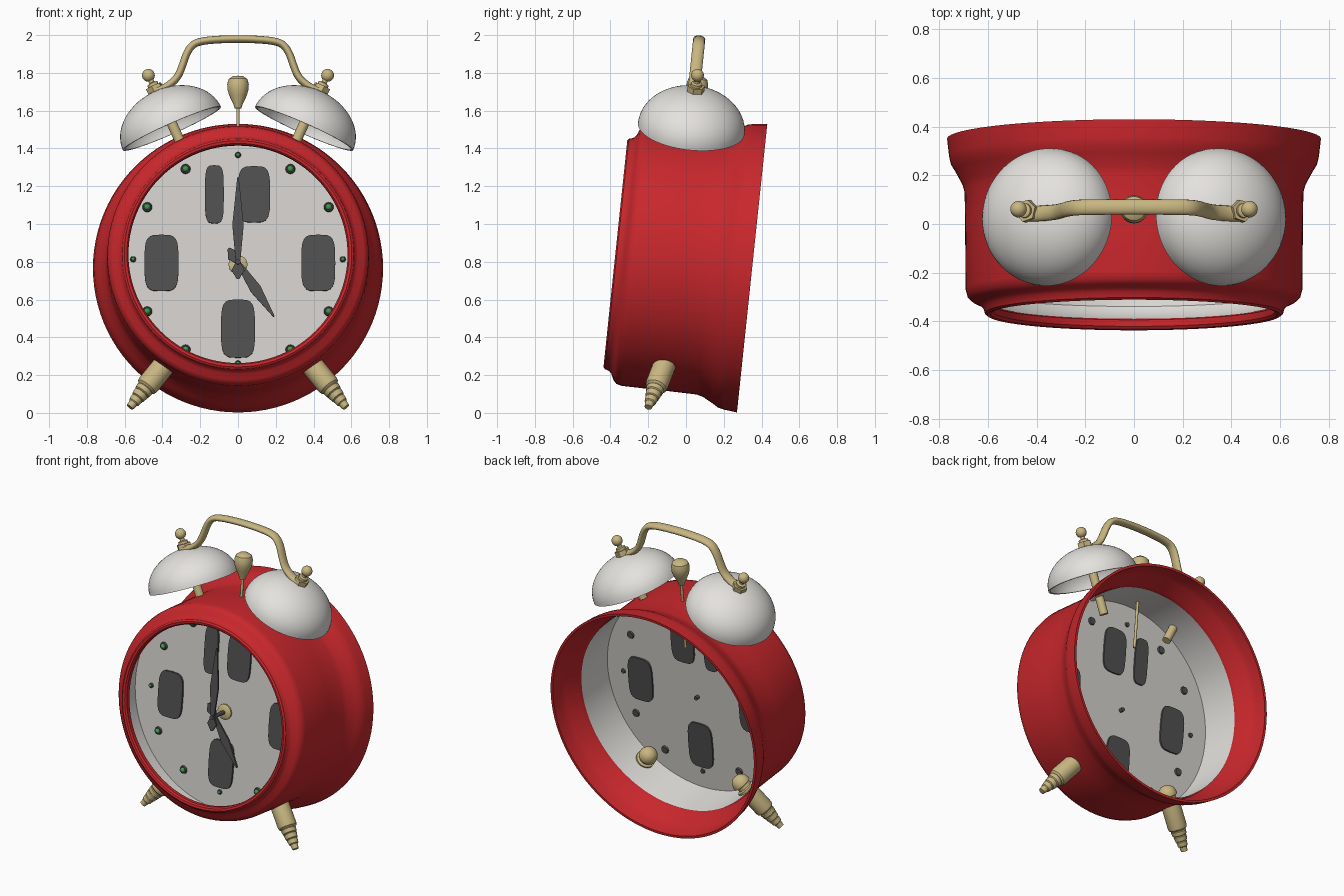
import bpy, bmesh
from math import sin, cos, pi, radians
from mathutils import Matrix, Vector

if "Cube" in bpy.data.objects:
    bpy.data.objects.remove(bpy.data.objects["Cube"])


def material(name, rgb):
    m = bpy.data.materials.new(name)
    m.diffuse_color = (*rgb, 1)
    m.use_nodes = True
    m.node_tree.nodes["Principled BSDF"].inputs["Base Color"].default_value = m.diffuse_color
    return m


RED = material("red_paint", (0.58, 0.02, 0.025))
WHITE = material("white_enamel", (0.78, 0.76, 0.73))
DIAL = material("dial_grey", (0.66, 0.64, 0.61))
BRASS = material("brass", (0.58, 0.47, 0.22))
DARK = material("dark_grey", (0.08, 0.08, 0.08))
GREEN = material("green_glow", (0.05, 0.32, 0.07))

TILT = Matrix.Rotation(radians(-6), 4, 'X')
CLOCK = Matrix.Translation((0, 0, 0.803)) @ TILT      # leaning clock frame
LATHE = CLOCK @ Matrix.Rotation(radians(-90), 4, 'X')  # lathe axis = clock depth


def finish(name, bm, matrix, mat, angle=35):
    bmesh.ops.remove_doubles(bm, verts=bm.verts, dist=1e-5)
    bmesh.ops.recalc_face_normals(bm, faces=bm.faces)
    mesh = bpy.data.meshes.new(name)
    bm.to_mesh(mesh)
    bm.free()
    for p in mesh.polygons:
        p.use_smooth = True
    mesh.set_sharp_from_angle(angle=radians(angle))
    mesh.materials.append(mat)
    obj = bpy.data.objects.new(name, mesh)
    obj.matrix_world = matrix
    bpy.context.collection.objects.link(obj)
    return obj


def lathe(name, profile, matrix, mat, steps=32, closed=False, angle=35):
    """Revolve (radius, height) points about local Z."""
    bm = bmesh.new()
    rings = [[bm.verts.new((r * cos(2 * pi * i / steps), r * sin(2 * pi * i / steps), h))
              for i in range(steps)] if r > 0 else [bm.verts.new((0, 0, h))] * steps
             for r, h in profile]
    pairs = list(zip(rings, rings[1:] + rings[:1]))
    for a, b in pairs if closed else pairs[:-1]:
        for i in range(steps):
            j = (i + 1) % steps
            loop = list(dict.fromkeys((a[i], a[j], b[j], b[i])))
            if len(loop) > 2:
                bm.faces.new(loop)
    return finish(name, bm, matrix, mat, angle)


def along(p, d):
    return Matrix.Translation(p) @ Vector(d).to_track_quat('Z', 'Y').to_matrix().to_4x4()


def rod(name, p, q, r, mat, steps=20):
    p, q = Vector(p), Vector(q)
    n = (q - p).length
    return lathe(name, [(0, 0), (r, 0), (r, n), (0, n)], along(p, q - p), mat, steps)


def ball(r, z, n=10):
    return [(r * sin(pi * i / n) if 0 < i < n else 0, z - r * cos(pi * i / n)) for i in range(n + 1)]


def plate(name, outline, y, depth, matrix, mat):
    """Extrude an (x, z) outline into a thin plate."""
    bm = bmesh.new()
    f = bm.faces.new([bm.verts.new((x, y, z)) for x, z in outline])
    ext = bmesh.ops.extrude_face_region(bm, geom=[f])
    bmesh.ops.translate(bm, vec=(0, depth, 0),
                        verts=[v for v in ext['geom'] if isinstance(v, bmesh.types.BMVert)])
    return finish(name, bm, matrix, mat)


# Case: open flared shell with a rolled front lip
lathe("case", [
    (0.58, -0.335), (0.58, -0.362), (0.588, -0.373), (0.602, -0.376), (0.613, -0.368),
    (0.62, -0.345), (0.635, -0.33), (0.665, -0.317), (0.684, -0.30), (0.692, -0.27),
    (0.694, 0.0), (0.696, 0.13), (0.705, 0.165), (0.735, 0.22), (0.753, 0.25),
    (0.76, 0.28), (0.768, 0.352), (0.752, 0.352), (0.745, 0.28), (0.735, 0.25),
    (0.69, 0.17), (0.682, 0.14), (0.682, -0.27), (0.66, -0.30)],
    LATHE, RED, 96, closed=True)

# White lining and dial
lathe("case_lining", [(0.585, -0.33), (0.65, -0.30), (0.674, -0.27), (0.678, 0.15)],
      LATHE, WHITE, 96)
lathe("dial", [(0, -0.135), (0.675, -0.135), (0.675, -0.125), (0, -0.125)], LATHE, DIAL, 96)

# Hour dots: dark sockets with green beads, smaller at the quarters
FACE = CLOCK @ Matrix.Translation((0, -0.13, -0.004))
for h in range(12):
    a = h * pi / 6
    r = 0.017 if h % 3 == 0 else 0.028
    spot = FACE @ Matrix.Translation((0.555 * sin(a), 0, 0.555 * cos(a))) @ Matrix.Rotation(pi / 2, 4, 'X')
    lathe("hour_socket", [(0, -0.015), (r * 0.8, -0.015), (r, 0), (r * 0.8, 0.016), (0, 0.016)],
          spot, DARK, 16)
    lathe("hour_bead", ball(r * 0.62, 0.014, 8), spot, GREEN, 16)

# Plain quarter-hour blocks: x centre, z centre, half width, half height
for x, z, w, d in ((-0.125, 0.345, 0.05, 0.155), (0.085, 0.345, 0.085, 0.15),
                   (0.425, -0.02, 0.09, 0.15), (-0.405, -0.02, 0.09, 0.15), (0, -0.37, 0.09, 0.155)):
    n = 24
    outline = []
    for i in range(n):
        c, s = cos(2 * pi * i / n), sin(2 * pi * i / n)
        outline.append((x + w * abs(c) ** 0.5 * (1 if c > 0 else -1),
                        z + d * abs(s) ** 0.5 * (1 if s > 0 else -1)))
    plate("quarter_block", outline, -0.018, 0.034, FACE, DARK)

# Hands on a spindle
PIVOT = CLOCK @ Matrix.Translation((0, 0, -0.033))


def hand(name, length, wide_at, half, tail, angle, y):
    side = [(0.006, -tail), (0.034, -tail * 0.5), (0.012, 0), (half, wide_at), (0.004, length)]
    outline = side + [(-x, z) for x, z in reversed(side)]
    plate(name, outline, y, 0.012, PIVOT @ Matrix.Rotation(angle, 4, 'Y'), DARK)


hand("minute_hand", 0.45, 0.2, 0.03, 0.09, 0, -0.275)
hand("hour_hand", 0.345, 0.17, 0.03, 0.09, radians(146.5), -0.255)
AXLE = PIVOT @ Matrix.Rotation(pi / 2, 4, 'X')
lathe("hand_spindle", [(0, 0.10), (0.013, 0.10), (0.013, 0.285), (0, 0.285)], AXLE, DARK, 16)
lathe("spindle_boss", [(0, 0.13), (0.05, 0.13), (0.05, 0.145), (0.035, 0.155), (0, 0.155)],
      AXLE, BRASS, 24)

bell_out = [(0.284 * cos(i * pi / 32), 0.217 * sin(i * pi / 32)) for i in range(16)] + [(0, 0.217)]
bell_in = [(0.272 * cos(i * pi / 32), 0.205 * sin(i * pi / 32)) for i in range(16)] + [(0, 0.205)]
foot_profile = [
    (0, 0), (0.02, 0), (0.024, 0.03), (0.03, 0.035), (0.034, 0.062), (0.03, 0.066),
    (0.037, 0.07), (0.042, 0.098), (0.037, 0.102), (0.044, 0.107), (0.048, 0.13),
    (0.044, 0.135), (0.056, 0.145), (0.06, 0.16), (0.06, 0.33), (0.045, 0.335),
    (0.045, 0.355), (0.058, 0.36), (0.058, 0.375), (0.05, 0.40), (0.03, 0.42), (0, 0.427)]

for s, side in ((-1, "left"), (1, "right")):
    # Bell with its post, nut and ball finial
    lathe(side + "_bell", bell_in[::-1] + bell_out,
          along((s * 0.35, 0.028, 1.505), (s * 0.405, 0.1, 0.914)), WHITE, 64)
    rod(side + "_bell_post", (s * 0.25, 0.012, 1.31), (s * 0.43, 0.05, 1.71), 0.027, BRASS)
    top = along((s * 0.428, 0.05, 1.69), (s * 0.43, 0.1, 0.9))
    lathe(side + "_bell_nut", [(0, 0), (0.046, 0), (0.046, 0.045), (0, 0.045)], top, BRASS, 6)
    lathe(side + "_finial", [(0, 0.04), (0.03, 0.04), (0.03, 0.06), (0.015, 0.065), (0.015, 0.085)]
          + ball(0.034, 0.108, 12)[2:], top, BRASS, 24)
    # Splayed foot, its inner end showing inside the case
    lathe(side + "_foot", foot_profile, along((s * 0.572, -0.2, 0.03), (-s * 0.61, 0.29, 0.75)), BRASS, 32)

# Carrying handle: flattened bent bar
half = [(0.45, 1.705), (0.405, 1.712), (0.365, 1.735), (0.32, 1.775), (0.295, 1.835),
        (0.275, 1.90), (0.24, 1.955), (0.18, 1.972), (0.09, 1.979)]
path = [(-x, z) for x, z in half] + [(0, 1.981)] + half[::-1]
curve = bpy.data.curves.new("handle_path", 'CURVE')
curve.dimensions = '3D'
curve.bevel_depth = 0.02
curve.bevel_resolution = 5
curve.use_fill_caps = True
spline = curve.splines.new('NURBS')
spline.points.add(len(path) - 1)
for pt, (x, z) in zip(spline.points, path):
    pt.co = (x, 0, z - 1.72, 1)
spline.order_u = 3
spline.use_endpoint_u = True
spline.resolution_u = 6
helper = bpy.data.objects.new("handle_path", curve)
bpy.context.collection.objects.link(helper)
bpy.context.view_layer.update()
evaluated = helper.evaluated_get(bpy.context.evaluated_depsgraph_get())
bar = bmesh.new()
bar.from_mesh(evaluated.to_mesh())
evaluated.to_mesh_clear()
bpy.data.objects.remove(helper)
finish("handle", bar, Matrix.Translation((0, 0.043, 1.72)) @ TILT @ Matrix.Diagonal((1, 1.6, 1, 1)), BRASS)

# Hammer: thin rod and rounded club head
rod("hammer_rod", (0, 0.005, 1.17), (0, 0.05, 1.63), 0.009, BRASS, 12)
lathe("hammer_head", [(0, 0), (0.018, 0), (0.024, 0.02), (0.045, 0.065), (0.056, 0.10), (0.057, 0.13),
                      (0.05, 0.155), (0.03, 0.17), (0, 0.174)],
      along((0, 0.048, 1.612), (0, 0.1, 1)), BRASS, 24)
